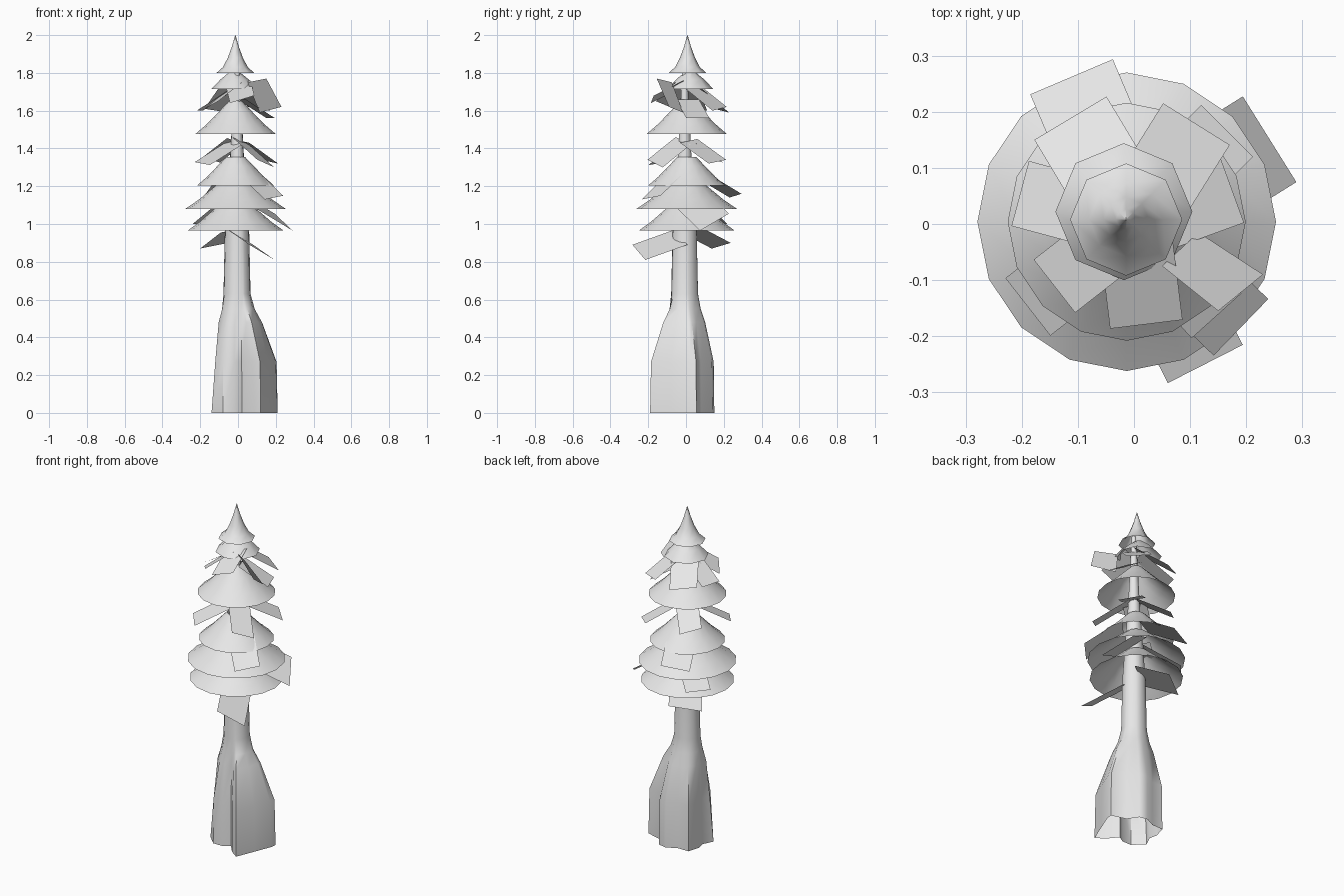
import bpy, math
from math import cos, sin, radians, pi

grey = bpy.data.materials.new("light_grey")
grey.diffuse_color = (0.8, 0.8, 0.8, 1)


def make(name, verts, faces, smooth=None):
    me = bpy.data.meshes.new(name)
    me.from_pydata(verts, [], faces)
    me.materials.append(grey)
    ob = bpy.data.objects.new(name, me)
    bpy.context.collection.objects.link(ob)
    if smooth:
        bpy.ops.object.select_all(action='DESELECT')
        ob.select_set(True)
        bpy.context.view_layer.objects.active = ob
        bpy.ops.object.shade_smooth_by_angle(angle=radians(smooth))
    return ob


def loft(name, rings, smooth):
    """Open surface through rings with equal point counts."""
    n = len(rings[0])
    verts = [p for r in rings for p in r]
    faces = [(k * n + i, k * n + (i + 1) % n, (k + 1) * n + (i + 1) % n, (k + 1) * n + i)
             for k in range(len(rings) - 1) for i in range(n)]
    return make(name, verts, faces, smooth)


# Trunk: lobed root outline blending into a round, tapering stem
roots = [(0.02, -0.095), (0.065, -0.15), (0.12, -0.19), (0.165, -0.08), (0.205, 0.02),
         (0.21, 0.055), (0.12, 0.08), (0.08, 0.14), (0.03, 0.15), (-0.03, 0.12),
         (-0.10, 0.12), (-0.12, 0.05), (-0.11, 0.0), (-0.14, -0.06), (-0.08, -0.12),
         (-0.02, -0.12)]
cx, cy = -0.005, -0.007
rings = []
for z, t, t_left, rad in [(0, 1, 1, .075), (.27, .96, .7, .075), (.48, .42, .42, .075),
                          (.55, .14, .14, .075), (.63, 0, 0, .072), (.95, 0, 0, .065),
                          (1.4, 0, 0, .034), (1.85, 0, 0, .012)]:
    ring = []
    for x, y in roots:
        a = math.atan2(y - cy, x - cx)
        k = t_left if x < -.1 and y < .1 else t
        ring.append((k * x + (1 - k) * (cx + rad * cos(a)),
                     k * y + (1 - k) * (cy + rad * sin(a)), z))
    rings.append(ring)
loft("trunk", rings, 50)


# Foliage skirts: open flared cones
def skirt(name, sides, centre, profile):
    x, y = centre
    loft(name, [[(x + r * cos(2 * pi * i / sides), y + r * sin(2 * pi * i / sides), z)
                 for i in range(sides)] for r, z in profile], 50)


skirt("crown_tip", 8, (-.014, .008),
      [(.1, 1.80), (.066, 1.83), (.04, 1.88), (.018, 1.94), (.001, 2.0)])
skirt("crown_skirt", 8, (-.018, .022), [(.122, 1.715), (.075, 1.765), (.02, 1.81)])
for i, (r, z0, top_r, z1) in enumerate([(.212, 1.477, .035, 1.65), (.205, 1.203, .05, 1.355),
                                        (.266, 1.08, .06, 1.24), (.254, .965, .065, 1.12)]):
    skirt(f"foliage_skirt_{i + 1}", 16, (-.013, .004),
          [(r, z0), (r * .66 + top_r * .34, z0 + (z1 - z0) * .30),
           (r * .3 + top_r * .7, z0 + (z1 - z0) * .68), (top_r, z1)])


# Branch cards: thin drooping quads; roll tips the two long sides apart
def card(name, angle, r0, z0, r1, z1, width, roll=0.0):
    a = radians(angle)
    verts = []
    for r, z, s in [(r0, z0, -1), (r1, z1, -1), (r1, z1, 1), (r0, z0, 1)]:
        w = s * width / 2
        verts.append((r * cos(a) - w * sin(a), r * sin(a) + w * cos(a), z + s * roll))
    make(name, verts, [(0, 1, 2, 3)])


cards = [
    # lowest tier
    (-63, .03, .93, .28, .85, .15, -.04), (124, .03, .97, .225, .885, .18, -.015),
    # lower crown
    (32, .05, 1.13, .285, 1.01, .18, .045), (-44, .06, 1.28, .265, 1.14, .14, .01),
    (113, .05, 1.28, .285, 1.15, .16, -.01), (212, .05, 1.20, .24, 1.085, .15, 0),
    (140, .05, 1.13, .255, 1.0, .14, 0),
    # middle tier
    (-48, .02, 1.44, .22, 1.32, .12, -.02), (45, .02, 1.44, .235, 1.33, .13, .01),
    (132, .02, 1.44, .21, 1.34, .12, .015), (218, .02, 1.43, .24, 1.32, .13, -.008),
    # upper tier
    (58, .02, 1.74, .21, 1.61, .14, .01), (121, .02, 1.75, .22, 1.60, .15, .01),
    (218, .02, 1.73, .18, 1.63, .12, .02), (-83, .02, 1.74, .18, 1.66, .13, .02),
    (20, .02, 1.66, .185, 1.56, .13, 0), (165, .02, 1.72, .21, 1.60, .12, 0),
]
for i, c in enumerate(cards):
    card(f"branch_card_{i + 1}", *c)

# Steep card sticking out at the front right of the upper tier
make("raised_branch_card", [(.05, -.075, 1.75), (.15, -.155, 1.77), (.23, -.09, 1.62), (.115, -.015, 1.59)],
     [(0, 1, 2, 3)])
